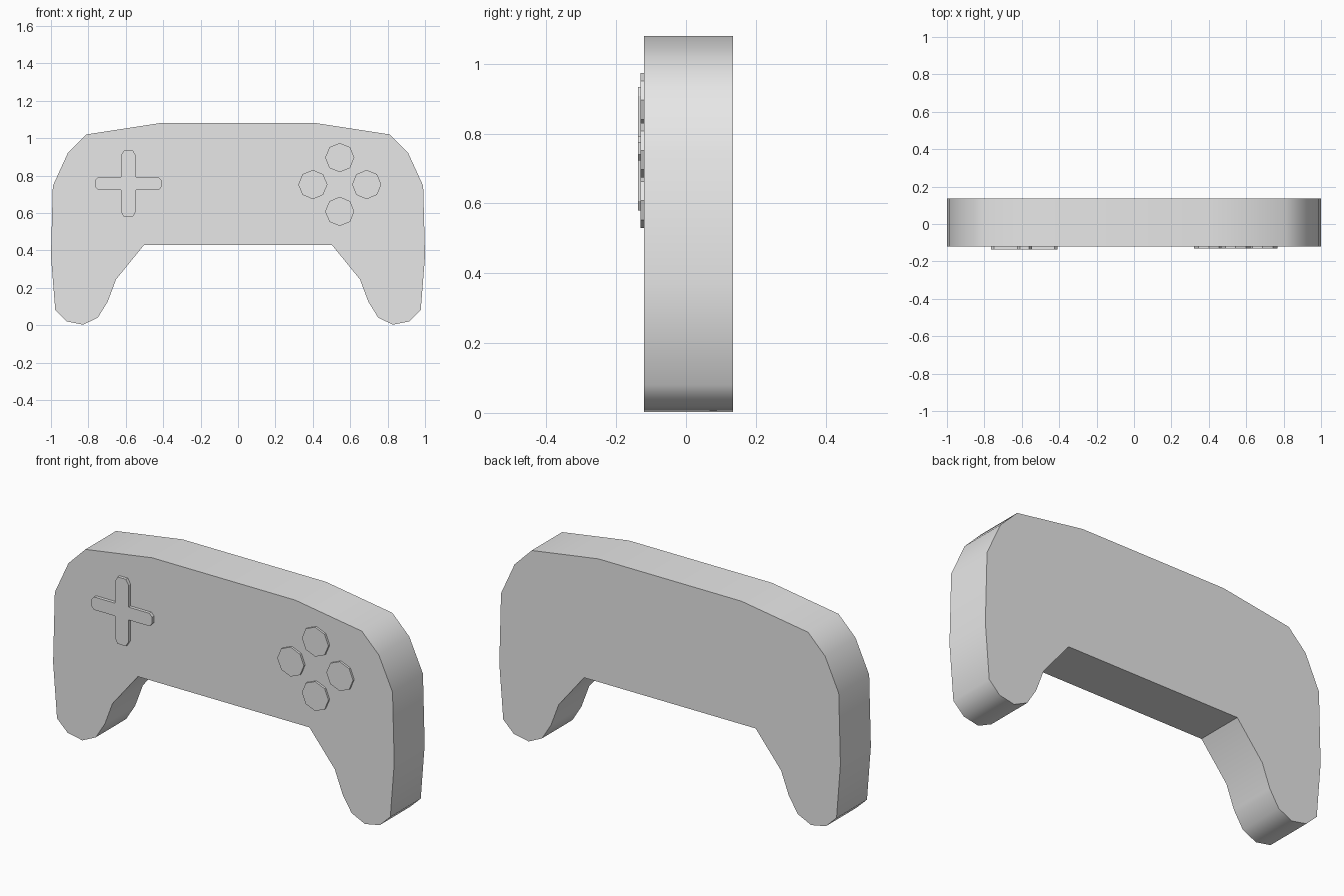
import bpy, bmesh
from math import radians, sin, cos, pi

cube = bpy.data.objects.get("Cube")
if cube:
    bpy.data.objects.remove(cube, do_unlink=True)

# One plain grey for everything
grey = bpy.data.materials.new("plain grey")
grey.use_nodes = True
colour = (0.8, 0.8, 0.8, 1)
grey.diffuse_color = colour
grey.node_tree.nodes["Principled BSDF"].inputs["Base Color"].default_value = colour


def slab(name, outline, front, back, smooth_angle=0):
    """Extrude an (x, z) outline from y=front to y=back."""
    bm = bmesh.new()
    face = bm.faces.new([bm.verts.new((x, front, z)) for x, z in outline])
    grown = bmesh.ops.extrude_face_region(bm, geom=[face], use_keep_orig=True)
    moved = [g for g in grown["geom"] if isinstance(g, bmesh.types.BMVert)]
    bmesh.ops.translate(bm, verts=moved, vec=(0, back - front, 0))
    bmesh.ops.recalc_face_normals(bm, faces=bm.faces[:])
    for f in bm.faces:
        f.smooth = smooth_angle > 0
    for e in bm.edges:
        e.smooth = e.calc_face_angle(pi) < radians(smooth_angle)
    mesh = bpy.data.meshes.new(name)
    bm.to_mesh(mesh)
    bm.free()
    mesh.materials.append(grey)
    obj = bpy.data.objects.new(name, mesh)
    bpy.context.collection.objects.link(obj)
    return obj


FRONT, BACK = -0.12, 0.135

# Body: half outline from the top edge, round the grip, to the inner corner
half = [(0.42, 1.08), (0.81, 1.02), (0.91, 0.92), (0.99, 0.745), (1.0, 0.37),
        (0.977, 0.08), (0.915, 0.02), (0.828, 0.003), (0.75, 0.04),
        (0.697, 0.125), (0.652, 0.245), (0.503, 0.428)]
slab("controller_body", half + [(-x, z) for x, z in reversed(half)],
     FRONT, BACK, 43)

# Direction pad: a cross with chamfered tips, made from one mirrored quadrant
cx, cz = -0.586, 0.757
quadrant = [(0.178, 0.017), (0.162, 0.034), (0.04, 0.034),
            (0.04, 0.15), (0.024, 0.177)]
cross = []
for sx, sz in ((1, 1), (-1, 1), (-1, -1), (1, -1)):
    points = quadrant if sx * sz > 0 else quadrant[::-1]
    cross += [(cx + sx * x, cz + sz * z) for x, z in points]
slab("direction_pad", cross, -0.137, FRONT + 0.01)

# Four octagonal action buttons in a diamond
bx, bz, spread, radius = 0.544, 0.752, 0.144, 0.078
for i, side in enumerate(("right", "top", "left", "bottom")):
    a = i * pi / 2
    x, z = bx + spread * cos(a), bz + spread * sin(a)
    ring = [(x + radius * cos(k * pi / 4), z + radius * sin(k * pi / 4))
            for k in range(8)]
    slab("action_button_" + side, ring, -0.131, FRONT + 0.01)
